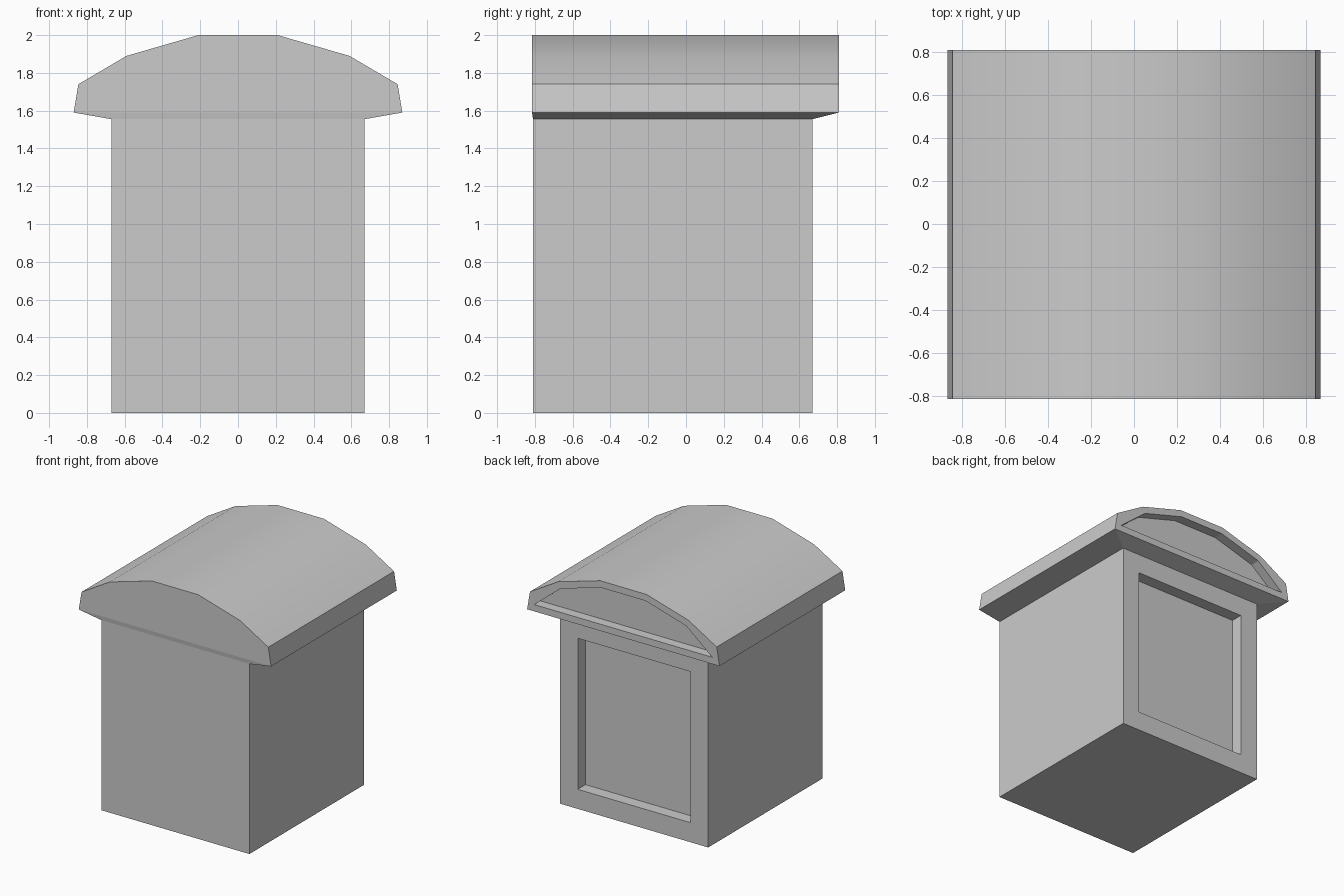
import bpy
import bmesh

if "Cube" in bpy.data.objects:
    bpy.data.objects.remove(bpy.data.objects["Cube"])

W = 0.67                    # half width of the box
FRONT, BACK = -0.81, 0.67   # box ends
Z_BOX, Z_EAVE = 1.555, 1.59
R_FRONT, R_BACK = -0.815, 0.81


def rect(bm, w, y0, y1, z):
    return [bm.verts.new(p) for p in
            ((-w, y0, z), (w, y0, z), (w, y1, z), (-w, y1, z))]


def band(bm, a, b):
    """Join two vertex rings with quads."""
    n = len(a)
    return [bm.faces.new((a[i], a[(i + 1) % n], b[(i + 1) % n], b[i]))
            for i in range(n)]


def inset(bm, face, thickness, depth=0.0):
    bmesh.ops.inset_individual(bm, faces=[face], thickness=thickness,
                               depth=depth, use_even_offset=True)


def sink(bm, face, depth):
    """Push a face inwards along y, leaving straight reveal walls."""
    res = bmesh.ops.extrude_face_region(bm, geom=[face])
    verts = [g for g in res["geom"] if isinstance(g, bmesh.types.BMVert)]
    bmesh.ops.translate(bm, vec=(0, -depth, 0), verts=verts)
    if face.is_valid:
        bmesh.ops.delete(bm, geom=[face], context="FACES_ONLY")


def finish(bm, name):
    mesh = bpy.data.meshes.new(name)
    bm.to_mesh(mesh)
    bm.free()
    obj = bpy.data.objects.new(name, mesh)
    bpy.context.collection.objects.link(obj)
    return obj


# Dormer box with a recessed window panel in the +y side
bm = bmesh.new()
low = rect(bm, W, FRONT, BACK, 0)
top = rect(bm, W, FRONT, BACK, Z_BOX)
sides = band(bm, low, top)
bm.faces.new(low[::-1])
bm.normal_update()
window = sides[2]
inset(bm, window, 0.16)
sink(bm, window, 0.10)
finish(bm, "dormer_box")

# Curved roof: profile swept along y, with sloping soffit underneath
bm = bmesh.new()
half = [(0.87, Z_EAVE), (0.845, 1.74), (0.59, 1.89), (0.21, 2.0)]
profile = half + [(-x, z) for x, z in reversed(half)]
front = [bm.verts.new((x, R_FRONT, z)) for x, z in profile]
back = [bm.verts.new((x, R_BACK, z)) for x, z in profile]
n = len(profile)
for i in range(n - 1):
    f = bm.faces.new((front[i], back[i], back[i + 1], front[i + 1]))
    f.smooth = 0 < i < n - 2
bm.faces.new(front)
pediment = bm.faces.new(back[::-1])
soffit = rect(bm, W, FRONT, BACK, Z_BOX)
band(bm, soffit, [front[-1], front[0], back[0], back[-1]])
bm.normal_update()

# Recessed pediment panel with pointed ends
inset(bm, pediment, 0.055)
for side in (-1, 1):
    ends = sorted((v for v in pediment.verts if v.co.x * side > 0.7),
                  key=lambda v: v.co.z)
    bmesh.ops.pointmerge(bm, verts=ends, merge_co=ends[0].co.copy())
    pediment = max((f for f in bm.faces if abs(f.normal.y) > 0.9
                    and f.calc_center_median().y > 0.8),
                   key=lambda f: f.calc_area())
sink(bm, pediment, 0.08)
finish(bm, "curved_roof")
